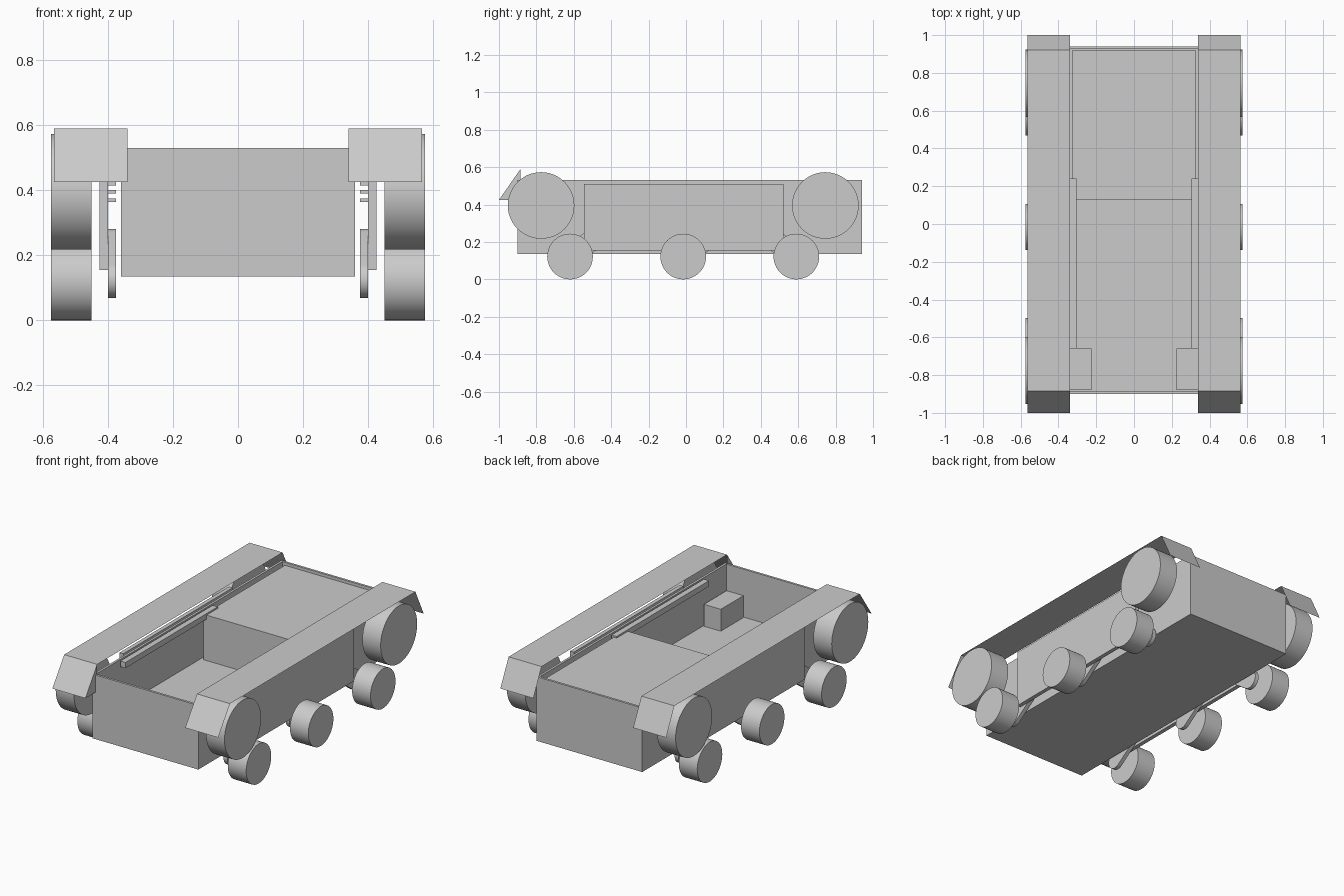
import bpy, bmesh, math
from mathutils import Vector

if "Cube" in bpy.data.objects:
    bpy.data.objects.remove(bpy.data.objects["Cube"])


def mesh_object(name, verts, faces):
    me = bpy.data.meshes.new(name)
    me.from_pydata(verts, [], faces)
    me.update()
    ob = bpy.data.objects.new(name, me)
    bpy.context.collection.objects.link(ob)
    return ob


def box(name, x, y, z):
    verts = [(a, b, c) for a in x for b in y for c in z]
    faces = [(0, 1, 3, 2), (4, 6, 7, 5), (0, 4, 5, 1),
             (2, 3, 7, 6), (0, 2, 6, 4), (1, 5, 7, 3)]
    return mesh_object(name, verts, faces)


def plate(name, outline, x0, x1):
    # extrude a (y, z) outline along x
    n = len(outline)
    verts = [(x, y, z) for x in (x0, x1) for y, z in outline]
    faces = [tuple(range(n))[::-1], tuple(range(n, 2 * n))]
    faces += [(i, (i + 1) % n, (i + 1) % n + n, i + n) for i in range(n)]
    ob = mesh_object(name, verts, faces)
    bm = bmesh.new()
    bm.from_mesh(ob.data)
    bmesh.ops.recalc_face_normals(bm, faces=bm.faces)
    bm.to_mesh(ob.data)
    bm.free()
    return ob


def smooth(ob):
    bpy.ops.object.select_all(action='DESELECT')
    ob.select_set(True)
    bpy.context.view_layer.objects.active = ob
    bpy.ops.object.shade_smooth_by_angle(angle=math.radians(35))


def arc(cy, cz, r, start, sweep, n):
    return [(cy + r * math.cos(start + sweep * i / n),
             cz + r * math.sin(start + sweep * i / n)) for i in range(n + 1)]


def wheel(name, y, z, r, s):
    ob = plate(name, arc(y, z, r, 0, 2 * math.pi, 48)[:-1], s * .45, s * .575)
    smooth(ob)


# open hull tub: inset the top of a box and sink it to the floor
hull = box("hull", (-.36, .36), (-.90, .94), (.135, .53))
bm = bmesh.new()
bm.from_mesh(hull.data)
top = max(bm.faces, key=lambda f: f.calc_center_median().z)
bmesh.ops.inset_individual(bm, faces=[top], thickness=.02)
new = bmesh.ops.extrude_discrete_faces(bm, faces=[top])["faces"]
bmesh.ops.translate(bm, verts=new[0].verts, vec=Vector((0, 0, -.295)))
bm.to_mesh(hull.data)
bm.free()

# raised rear deck inside the hull
box("rear_deck", (-.325, .325), (.13, .92), (.235, .515))

for s, side in ((1, "right"), (-1, "left")):
    # inner equipment: corner boxes and wall rails
    box(side + "_corner_box", sorted((s * .225, s * .34)), (-.88, -.66), (.235, .37))
    box(side + "_wall_rail", sorted((s * .305, s * .34)), (-.66, .24), (.49, .525))

    # sheet fender with sloping end flaps
    prof = [(-1, .425), (-.885, .59), (.92, .59), (1, .425)]
    verts = [(s * x, y, z) for y, z in prof for x in (.34, .565)]
    quads = [(2 * i, 2 * i + 1, 2 * i + 3, 2 * i + 2) for i in range(3)]
    if s > 0:
        quads = [q for q in quads]
    else:
        quads = [q[::-1] for q in quads]
    mesh_object(side + "_fender", verts, quads)
    mesh_object(side + "_fender_gusset",
                [(s * .34, -1, .425), (s * .34, -.885, .59), (s * .34, -.885, .425)],
                [(0, 1, 2)])

    # outer side panel with three backing strips
    box(side + "_side_panel", sorted((s * .40, s * .425)), (-.545, .52), (.155, .51))
    for i, z in enumerate((.363, .389, .415)):
        box(f"{side}_panel_strip_{i}", sorted((s * .375, s * .40)),
            (-.5, .48), (z, z + .012))

    # large end wheels
    for name, y in (("front", -.775), ("rear", .745)):
        wheel(f"{side}_{name}_drive_wheel", y, .395, .178, s)

    # small road wheels on round-ended suspension arms
    for i, (y, d) in enumerate(((-.62, 1), (-.015, 1), (.59, -1))):
        wheel(f"{side}_road_wheel_{i}", y, .122, .122, s)
        tilt = math.atan2(.1, .14)
        outline = (arc(0, .125, .056, tilt + math.pi / 2, math.pi, 16)
                   + arc(.14, .225, .056, tilt - math.pi / 2, math.pi, 16))
        arm = plate(f"{side}_suspension_arm_{i}",
                    [(y + d * a, b) for a, b in outline], s * .375, s * .40)
        smooth(arm)
